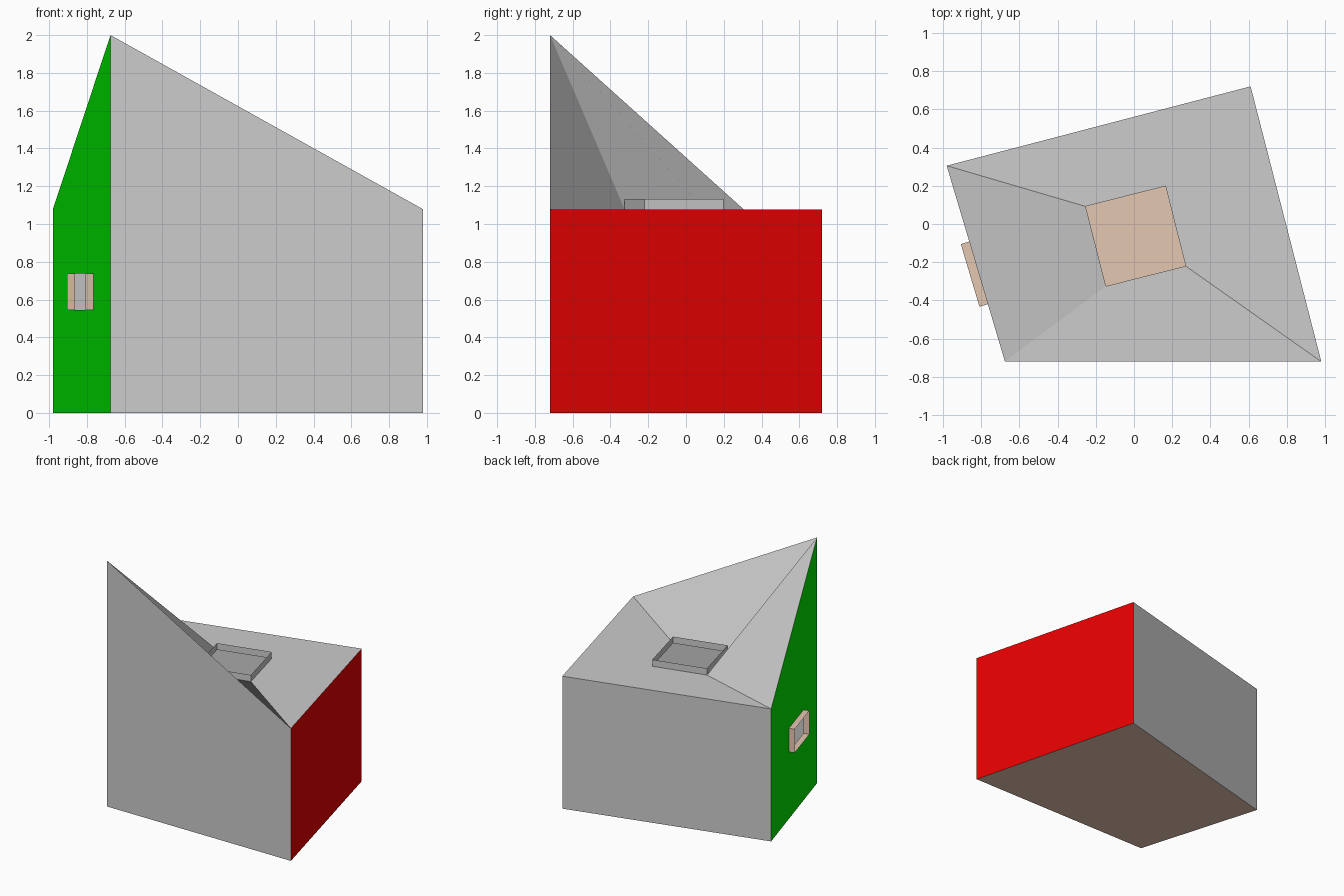
import bpy
from mathutils import Vector

if "Cube" in bpy.data.objects:
    bpy.data.objects.remove(bpy.data.objects["Cube"])


def material(name, rgb):
    m = bpy.data.materials.new(name)
    m.diffuse_color = (*rgb, 1)
    m.use_nodes = True
    m.node_tree.nodes["Principled BSDF"].inputs["Base Color"].default_value = m.diffuse_color
    return m


grey = material("light_grey", (0.603, 0.603, 0.603))
green = material("green", (0.0, 0.8, 0.0))
red = material("red", (0.8, 0.0, 0.0))
tan = material("tan", (0.78, 0.57, 0.44))


def part(name, verts, faces, mat):
    me = bpy.data.meshes.new(name)
    me.from_pydata([tuple(v) for v in verts], [], faces)
    me.materials.append(mat)
    ob = bpy.data.objects.new(name, me)
    bpy.context.collection.objects.link(ob)
    return ob


def ring_faces(n=4):
    # quads joining a first loop of n points to a second one
    return [(i, (i + 1) % n, n + (i + 1) % n, n + i) for i in range(n)]


EAVE, PEAK, RIM = 1.078, 2.0, 1.132
# Plan corners: back left, front left (the peak), front right, back right
plan = [(-0.98, 0.305), (-0.675, -0.72), (0.98, -0.72), (0.61, 0.72)]
heights = [EAVE, PEAK, EAVE, EAVE]
low = [Vector((x, y, 0)) for x, y in plan]
top = [Vector((x, y, h)) for (x, y), h in zip(plan, heights)]
# Roof opening, anticlockwise from its back left corner
opening = [(-0.253, 0.092), (-0.147, -0.325), (0.27, -0.22), (0.165, 0.198)]
hole = [Vector((x, y, EAVE)) for x, y in opening]

# Floor and plain walls
part("floor", low, [(3, 2, 1, 0)], tan)
for name, i, mat in (("front_wall", 1, grey), ("right_wall", 2, red),
                     ("back_wall", 3, grey)):
    j = (i + 1) % 4
    part(name, [low[i], low[j], top[j], top[i]], [(0, 1, 2, 3)], mat)

# Left wall with a window opening
along = (low[1] - low[0]).normalized()
outward = Vector((along.y, -along.x, 0))
window = [low[0] + along * s + Vector((0, 0, z))
          for s, z in ((0.414, 0.545), (0.756, 0.545), (0.756, 0.737), (0.414, 0.737))]
part("left_wall", [low[0], low[1], top[1], top[0]] + window, ring_faces(), green)

# Thin projecting window surround
part("window_surround", window + [p + outward * 0.046 for p in window],
     ring_faces(), tan)

# Roof: flat L-shaped part and two folded slopes rising to the peak
part("roof", top + hole,
     [(2, 3, 0, 4, 7, 6), (1, 5, 4, 0), (2, 6, 5, 1)], grey)

# Thin upstand around the roof opening
part("skylight_upstand", hole + [Vector((p.x, p.y, RIM)) for p in hole],
     ring_faces(), grey)
